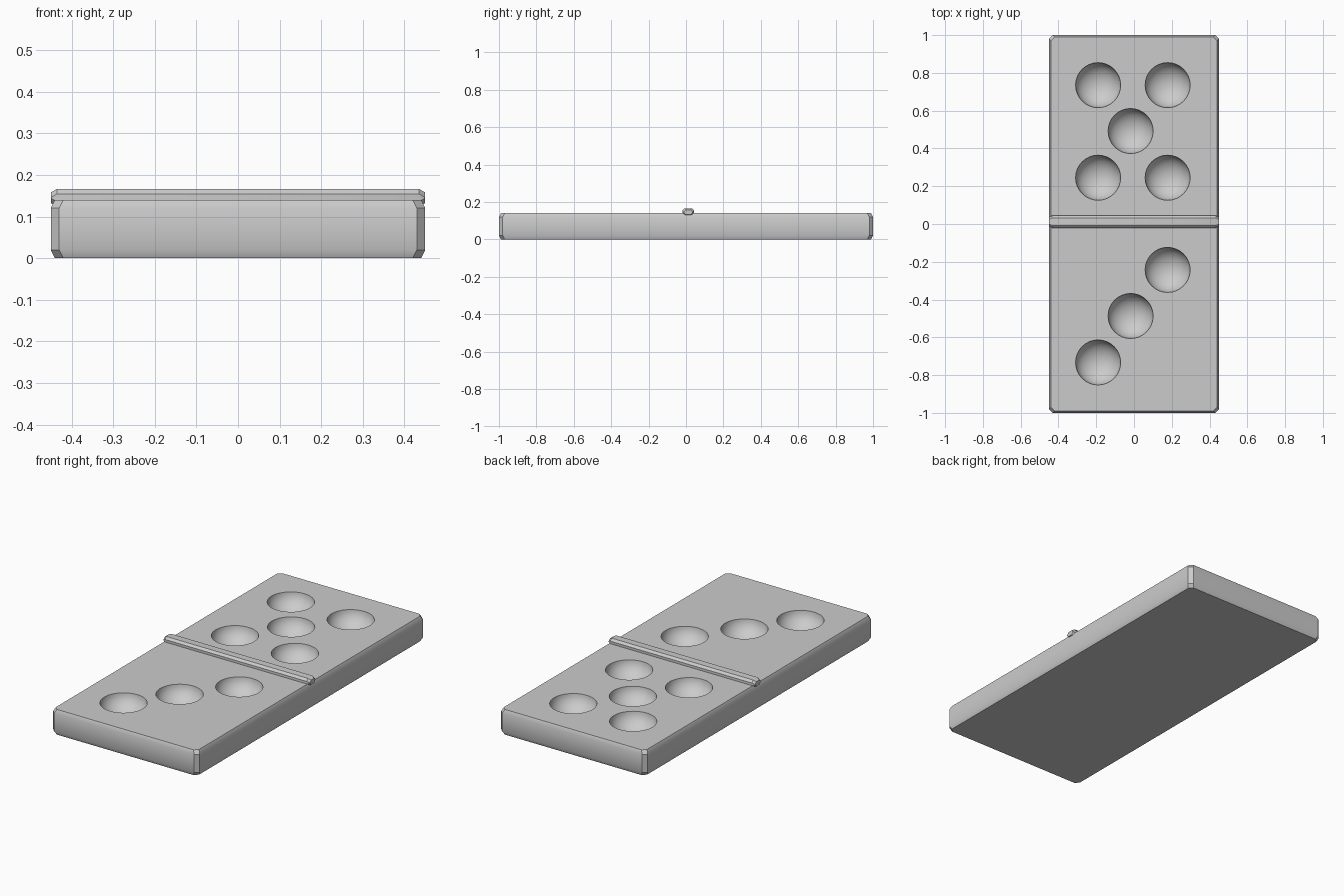
import bpy, bmesh, math
from mathutils import Matrix

if "Cube" in bpy.data.objects:
    bpy.data.objects.remove(bpy.data.objects["Cube"])

grey = bpy.data.materials.new("plain grey")
grey.diffuse_color = (0.6, 0.6, 0.6, 1)
grey.use_nodes = True
grey.node_tree.nodes["Principled BSDF"].inputs["Base Color"].default_value = grey.diffuse_color


def octagon(a, b, ca, cb):
    """Rectangle of half sizes a, b with its corners cut off."""
    return [(a, -b + cb), (a, b - cb), (a - ca, b), (-a + ca, b),
            (-a, b - cb), (-a, -b + cb), (-a + ca, -b), (a - ca, -b)]


def chamfer_block(name, a, b, corner, length, inset, rise, matrix):
    """Chamfered block lofted along local z, then placed by a matrix."""
    bm = bmesh.new()
    rings = []
    for z, d in ((0, inset), (rise, 0), (length - rise, 0), (length, inset)):
        pts = octagon(a - d, b - d, corner, corner)
        rings.append([bm.verts.new((x, y, z)) for x, y in pts])
    for low, high in zip(rings, rings[1:]):
        for i in range(8):
            j = (i + 1) % 8
            bm.faces.new((low[i], low[j], high[j], high[i]))
    bm.faces.new(rings[0][::-1])
    bm.faces.new(rings[-1])
    bm.transform(matrix)
    bmesh.ops.recalc_face_normals(bm, faces=bm.faces)
    return finish(name, bm)


def finish(name, bm):
    mesh = bpy.data.meshes.new(name)
    bm.to_mesh(mesh)
    bm.free()
    mesh.materials.append(grey)
    ob = bpy.data.objects.new(name, mesh)
    bpy.context.collection.objects.link(ob)
    return ob


def smooth(ob):
    bpy.ops.object.select_all(action='DESELECT')
    ob.select_set(True)
    bpy.context.view_layer.objects.active = ob
    bpy.ops.object.shade_smooth_by_angle(angle=math.radians(30))


# Tile body
body = chamfer_block("tile_body", 0.45, 1.0, 0.02, 0.14, 0.01, 0.02, Matrix())

# Round pips: five on the back half, three on the front half
L, M, R = -0.19, -0.018, 0.178
pips = [(L, 0.735), (R, 0.735), (M, 0.492), (L, 0.245), (R, 0.245),
        (R, -0.243), (M, -0.487), (L, -0.733)]
bm = bmesh.new()
for x, y in pips:
    place = Matrix.Translation((x, y, 0.145)) @ Matrix.Diagonal((1, 1, 0.8, 1))
    bmesh.ops.create_uvsphere(bm, u_segments=32, v_segments=16, radius=0.12, matrix=place)
cutter = finish("pip_cutter", bm)
cutter.hide_render = True

cut = body.modifiers.new("pips", 'BOOLEAN')
cut.operation = 'DIFFERENCE'
cut.solver = 'EXACT'
cut.object = cutter
bpy.context.view_layer.update()
cut_mesh = bpy.data.meshes.new_from_object(
    body.evaluated_get(bpy.context.evaluated_depsgraph_get()))
body.modifiers.clear()
body.data = cut_mesh
bpy.data.objects.remove(cutter)
smooth(body)

# Raised divider bar running across the middle
along_x = Matrix.Translation((-0.45, 0.012, 0.145)) @ Matrix.Rotation(math.pi / 2, 4, 'Y')
bar = chamfer_block("divider_bar", 0.021, 0.032, 0.012, 0.9, 0.008, 0.015, along_x)
smooth(bar)
